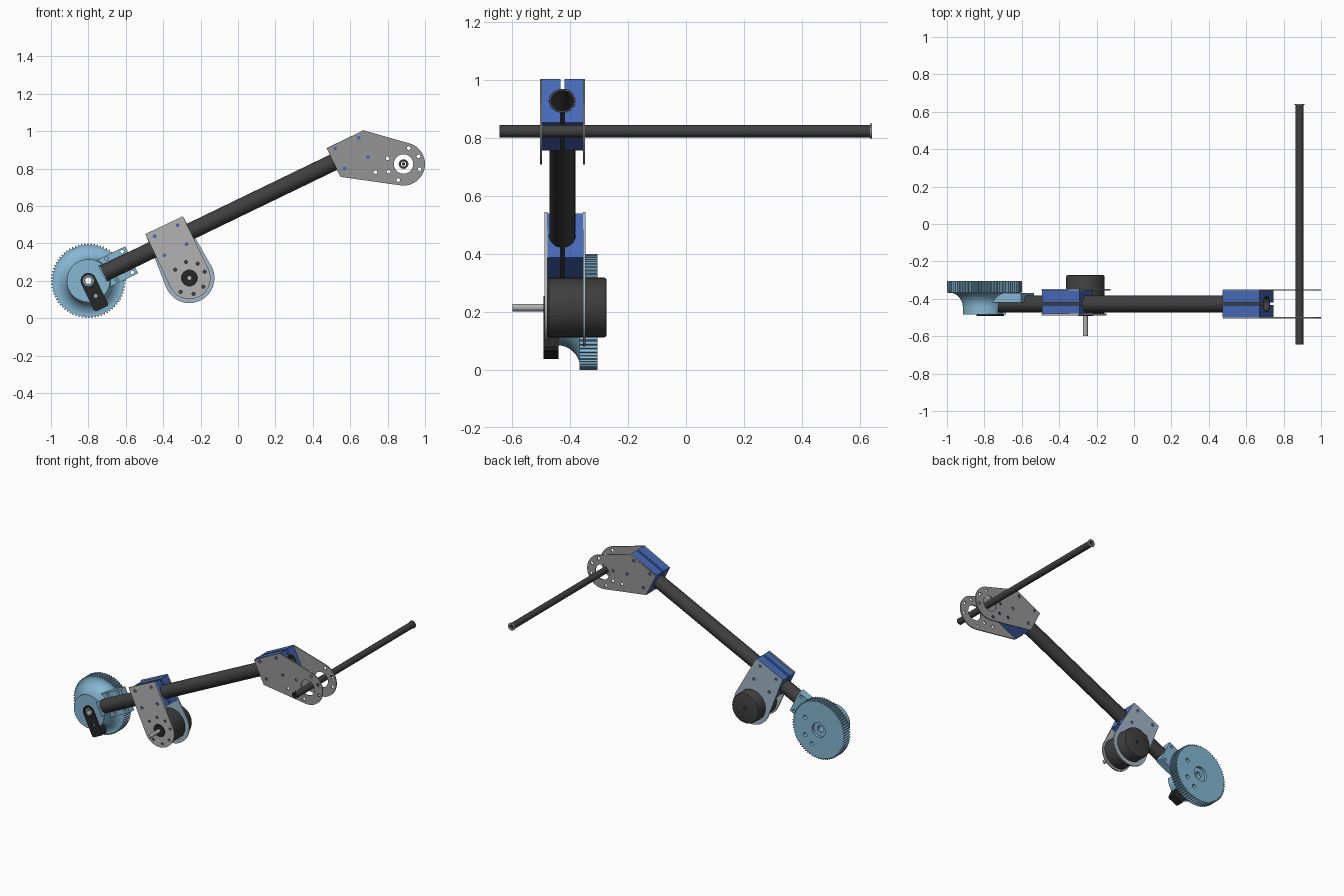
import bpy, bmesh
from math import sin, cos, pi, radians
from mathutils import Matrix, Vector

if "Cube" in bpy.data.objects:
    bpy.data.objects.remove(bpy.data.objects["Cube"])

TILT = radians(25.8)          # slope of the main tube
C, S = cos(TILT), sin(TILT)
GX, GZ, TY = -0.80, 0.20, -0.427   # gear centre, tube y


def mat(name, col):
    m = bpy.data.materials.new(name)
    m.diffuse_color = (*col, 1)
    m.use_nodes = True
    m.node_tree.nodes["Principled BSDF"].inputs["Base Color"].default_value = m.diffuse_color
    return m


DARK = mat("dark", (0.05, 0.05, 0.05))
BLACK = mat("black", (0.02, 0.02, 0.02))
BLUE = mat("blue", (0.06, 0.14, 0.47))
SKY = mat("light_blue", (0.24, 0.48, 0.66))
GREY = mat("grey", (0.3, 0.3, 0.3))
PALE = mat("pale_grey", (0.45, 0.45, 0.45))
PALEBLUE = mat("pale_blue_grey", (0.36, 0.47, 0.57))


def finish(name, me, material, angle=35):
    bm = bmesh.new()
    bm.from_mesh(me)
    bmesh.ops.remove_doubles(bm, verts=bm.verts, dist=1e-5)
    bmesh.ops.recalc_face_normals(bm, faces=bm.faces)
    for f in bm.faces:
        f.smooth = True
    bm.to_mesh(me)
    bm.free()
    me.set_sharp_from_angle(angle=radians(angle))
    me.materials.clear()
    if material:
        me.materials.append(material)
    ob = bpy.data.objects.new(name, me)
    bpy.context.collection.objects.link(ob)
    return ob


def arc(cx, cy, r, a0=0, a1=360, n=24):
    full = abs(a1 - a0) == 360
    k = n if full else n - 1
    return [(cx + r * cos(radians(a0 + (a1 - a0) * i / k)),
             cy + r * sin(radians(a0 + (a1 - a0) * i / k))) for i in range(n)]


def prism(name, loops, d0, d1, frame, material):
    """Extrude an outline with holes from depth d0 to d1 in the given frame."""
    cu = bpy.data.curves.new(name, 'CURVE')
    cu.dimensions = '2D'
    cu.fill_mode = 'BOTH'
    cu.extrude = abs(d1 - d0) / 2
    for pts in loops:
        sp = cu.splines.new('POLY')
        sp.points.add(len(pts) - 1)
        for p, (x, y) in zip(sp.points, pts):
            p.co = (x, y, 0, 1)
        sp.use_cyclic_u = True
    tmp = bpy.data.objects.new("tmp", cu)
    me = bpy.data.meshes.new_from_object(tmp)
    bpy.data.objects.remove(tmp)
    me.transform(frame @ Matrix.Translation((0, 0, (d0 + d1) / 2)))
    return finish(name, me, material)


# Frames: FRONT draws in x/z (depth = -y), ALONG draws the tube's cross-section,
# TILTED draws in the tube's side plane with the gear centre as origin.
FRONT = Matrix.Rotation(pi / 2, 4, 'X')
ALONG = Matrix(((0, -S, C, GX), (1, 0, 0, TY), (0, C, S, GZ), (0, 0, 0, 1)))
TILTED = Matrix.Translation((GX, 0, GZ)) @ Matrix.Rotation(-TILT, 4, 'Y') @ FRONT


def front(name, loops, y0, y1, material, frame=FRONT):
    return prism(name, loops, -y1, -y0, frame, material)


def lathe(name, prof, cx, cz, material, n=48, radius=None):
    """Closed (r, y) profile turned about a y axis."""
    bm = bmesh.new()
    rings = []
    for i in range(n):
        a = 2 * pi * i / n
        ring = []
        for r, y in prof:
            q = radius(r, i) if radius else r
            ring.append(bm.verts.new((cx + q * cos(a), y, cz + q * sin(a))))
        rings.append(ring)
    m = len(prof)
    for i in range(n):
        A, B = rings[i], rings[(i + 1) % n]
        for j in range(m):
            bm.faces.new((A[j], A[(j + 1) % m], B[(j + 1) % m], B[j]))
    me = bpy.data.meshes.new(name)
    bm.to_mesh(me)
    bm.free()
    return finish(name, me, material)


def cut(ob, cutter):
    md = ob.modifiers.new("cut", 'BOOLEAN')
    md.operation = 'DIFFERENCE'
    md.solver = 'EXACT'
    md.object = cutter
    cutter.hide_render = True
    dg = bpy.context.evaluated_depsgraph_get()
    me = bpy.data.meshes.new_from_object(ob.evaluated_get(dg))
    ob.modifiers.clear()
    ob.data = me
    bpy.data.objects.remove(cutter)


# Main tube
prism("main_tube", [arc(0, 0, 0.045, n=40), arc(0, 0, 0.038, n=40)], 0.09, 1.675, ALONG, DARK)

# Split clamp blocks around the tube
def clamp(name, u0, u1, left, right):
    for side, sgn, w in (("front", -1, left), ("back", 1, right)):
        pts = [(0.007, -0.084), (w, -0.084), (w, 0.084), (0.007, 0.084)] + arc(0, 0, 0.0455, 81, -81, 20)
        prism(f"{name}_{side}", [[(sgn * x, y) for x, y in pts]], u0, u1, ALONG, BLUE)


clamp("upper_clamp", 1.455, 1.675, 0.071, 0.071)
clamp("motor_clamp", 0.383, 0.605, 0.053, 0.072)

# Upper side plates holding the axle
AX, AZ = 0.885, 0.824
upper = [(0.475, 0.905), (0.55, 0.755)] + arc(AX, AZ, 0.115, -97, 71, 28) + [(0.67, 1.005)]
holes = [(0.52, 0.907), (0.645, 0.965), (0.695, 0.86), (0.57, 0.80), (0.735, 0.78)]
holes += [(AX + 0.09 * cos(radians(a)), AZ + 0.09 * sin(radians(a))) for a in (72, 27, -18, -108, -153, 160)]
loops = [upper, arc(AX, AZ, 0.052)] + [arc(x, z, 0.01, n=12) for x, z in holes]
front("upper_plate_front", loops, -0.505, -0.498, GREY)
front("upper_plate_back", loops, -0.356, -0.349, GREY)

# Axle: hollow rod, core and end flange
front("axle", [arc(AX, AZ, 0.0215), arc(AX, AZ, 0.014)], -0.645, 0.636, DARK)
front("axle_core", [arc(AX, AZ, 0.009)], -0.64, 0.63, BLACK)
front("axle_flange", [arc(AX, AZ, 0.026), arc(AX, AZ, 0.014)], 0.636, 0.642, GREY)

# Motor side plates
MX, MZ = -0.26, 0.215
corners = [(-0.295, 0.545), (-0.495, 0.45)]
screws = [arc(x, z, 0.01, n=12) for x, z in ((-0.445, 0.438), (-0.323, 0.497), (-0.275, 0.395), (-0.393, 0.337))]
bolts = [(MX + 0.088 * cos(radians(a)), MZ + 0.088 * sin(radians(a))) for a in (150, 102, 60, 22, -32, -75, -122)]
front("motor_plate_front", [corners + arc(MX, MZ, 0.113, 205, 387, 32), arc(MX, MZ, 0.043)] + screws
      + [arc(x, z, 0.009, n=12) for x, z in bolts], -0.488, -0.479, PALE)
front("motor_plate_back", [corners + arc(MX, MZ, 0.134, 200, 395, 36), arc(MX, MZ, 0.105, n=40)] + screws,
      -0.355, -0.347, PALEBLUE)

# Motor body with rounded rims, boss and shaft
lathe("motor_body", [(0.012, -0.479), (0.097, -0.479), (0.103, -0.473), (0.103, -0.282), (0.1, -0.276),
                     (0.096, -0.274), (0.012, -0.274)], MX, MZ, DARK)
front("motor_boss", [arc(MX, MZ, 0.04)], -0.492, -0.47, BLACK)
front("motor_shaft", [arc(MX, MZ, 0.013)], -0.60, -0.40, PALE)

# Toothed wheel with a flared hub
TEETH = 72
prof = [(0.03, -0.485), (0.115, -0.485)]
prof += [(0.195 - 0.08 * cos(pi / 2 * i / 9), -0.445 + 0.08 * sin(pi / 2 * i / 9)) for i in range(10)]
prof[-1] = (0.19, -0.368)
prof += [(0.2, -0.367), (0.2, -0.306), (0.05, -0.306), (0.05, -0.34), (0.03, -0.34)]
wheel = lathe("toothed_wheel", prof, GX, GZ, SKY, TEETH * 4,
              lambda r, i: 0.19 if r > 0.195 and i % 4 in (2, 3) else r)
channel = [(-0.2, 0.047), (-0.2, -0.047)] + arc(0, 0, 0.047, -90, 90, 16)
cut(wheel, prism("channel_cutter", [channel], 0.085, 0.35, ALONG, None))
for a in (30, -30, -65):
    x, z = GX + 0.12 * cos(radians(a)), GZ + 0.12 * sin(radians(a))
    cut(wheel, front("hole_cutter", [arc(x, z, 0.014, n=16)], -0.34, -0.28, None))
for f in wheel.data.polygons:
    f.use_smooth = True
wheel.data.set_sharp_from_angle(angle=radians(35))

# Bracket joining wheel hub and tube
bracket = [(0.05, -0.08), (0.257, -0.08), (0.257, 0.08), (0.05, 0.08)]
front("wheel_bracket", [bracket] + [arc(u, v, 0.01, n=12) for u in (0.14, 0.23) for v in (-0.062, 0.062)],
      -0.42, -0.37, SKY, TILTED)

# Short crank arm, bearing and pin on the wheel hub
arm = arc(0, 0, 0.042, 0, 180, 16) + [(-0.042, -0.155), (-0.034, -0.165), (0.034, -0.165), (0.042, -0.155)]
front("crank_arm", [arm, arc(0, 0, 0.03, n=24), arc(0, -0.09, 0.01, n=12)], -0.492, -0.44, BLACK, TILTED)
front("hub_hex_ring", [arc(0, 0, 0.028, n=6), arc(0, 0, 0.017)], -0.488, -0.45, PALE, TILTED)
front("hub_bearing", [arc(0, 0, 0.05), arc(0, 0, 0.022)], -0.338, -0.325, SKY, TILTED)
